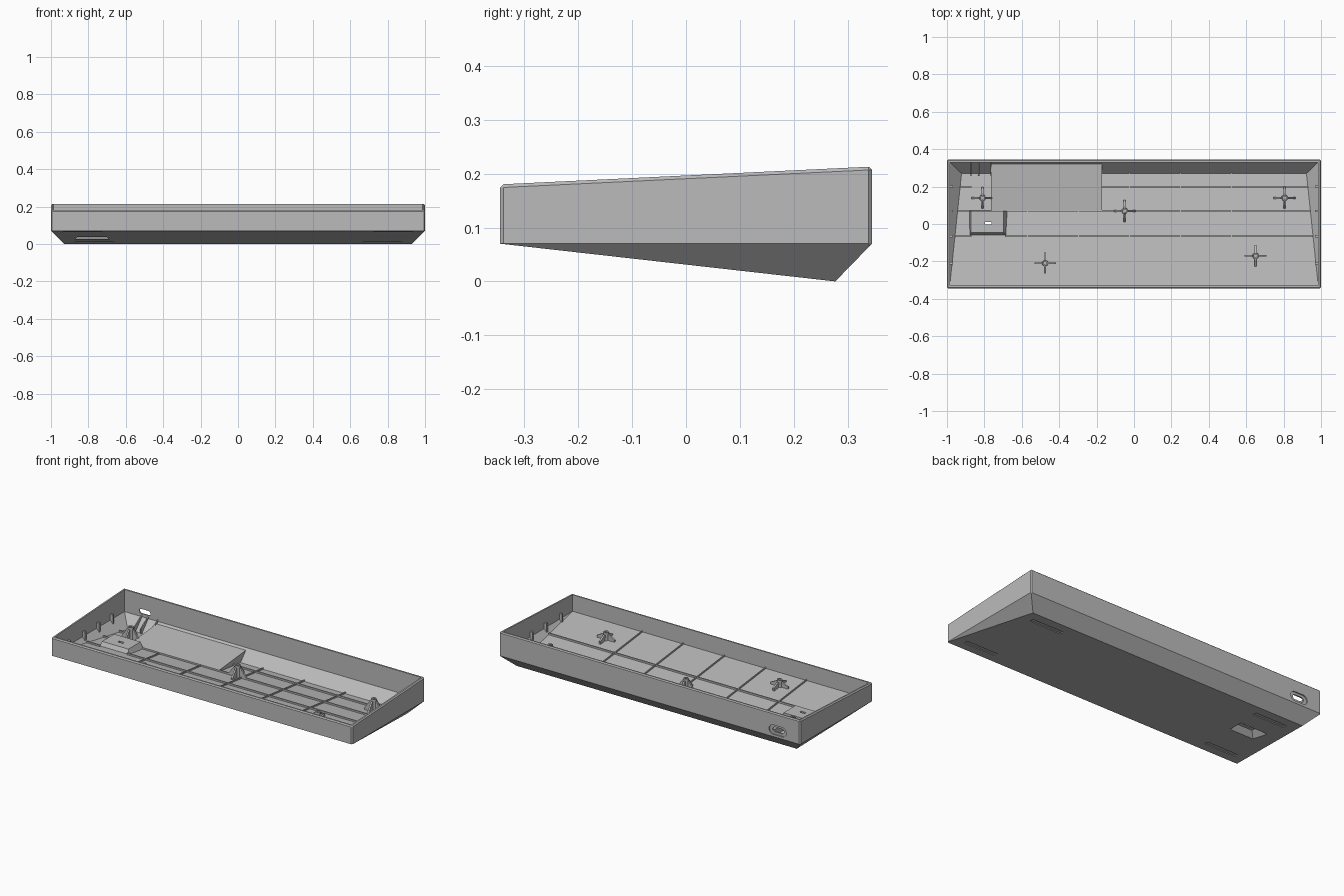
import bpy, bmesh, math
from mathutils import Vector

cube = bpy.data.objects.get("Cube")
if cube:
    bpy.data.objects.remove(cube, do_unlink=True)

grey = bpy.data.materials.new("plain_grey")
grey.use_nodes = True
grey.diffuse_color = (0.5, 0.5, 0.5, 1)
grey.node_tree.nodes["Principled BSDF"].inputs["Base Color"].default_value = (0.5, 0.5, 0.5, 1)


def hull(name, points, bevel=0, keep=None):
    """Convex solid around the points, with an optional bevel on chosen edges."""
    bm = bmesh.new()
    for p in points:
        bm.verts.new(p)
    bmesh.ops.convex_hull(bm, input=bm.verts[:])
    bmesh.ops.dissolve_limit(bm, angle_limit=0.005, verts=bm.verts[:], edges=bm.edges[:])
    if bevel:
        edges = [e for e in bm.edges if keep(e)]
        bmesh.ops.bevel(bm, geom=edges, offset=bevel, segments=1, affect='EDGES')
    bmesh.ops.recalc_face_normals(bm, faces=bm.faces[:])
    mesh = bpy.data.meshes.new(name)
    bm.to_mesh(mesh)
    bm.free()
    mesh.materials.append(grey)
    obj = bpy.data.objects.new(name, mesh)
    bpy.context.scene.collection.objects.link(obj)
    return obj


def combine(obj, other, operation='DIFFERENCE'):
    """Apply a boolean and drop the helper."""
    mod = obj.modifiers.new("cut", 'BOOLEAN')
    mod.object, mod.operation, mod.solver = other, operation, 'EXACT'
    bpy.context.view_layer.objects.active = obj
    bpy.ops.object.modifier_apply(modifier=mod.name)
    bpy.data.objects.remove(other, do_unlink=True)


def rect(x, y, w, d, z):
    return [(x + a * w / 2, y + b * d / 2, z) for a in (-1, 1) for b in (-1, 1)]


def ring(x, y, r, z, n=16):
    return [(x + r * math.cos(i * math.tau / n), y + r * math.sin(i * math.tau / n), z)
            for i in range(n)]


def stadium(x, z, w, h, y0, y1):
    pts = []
    for y in (y0, y1):
        for s in (-1, 1):
            for i in range(9):
                a = math.pi * (i / 8 - 0.5)
                pts.append((x + s * ((w - h) / 2 + h / 2 * math.cos(a)), y, z + h / 2 * math.sin(a)))
    return pts


def under(y):
    return 0.07 - 0.1125 * (y + 0.345)


def floor(y):
    return under(y) + 0.013


def side(y):
    return 0.985 - 0.105 * (y + 0.33)


# Wedge-shaped outer body, hollowed into a tray
outer = [(s * x, y, z) for s in (-1, 1) for x, y, z in (
    (1, -0.345, 0.07), (1, -0.345, 0.18), (1, 0.345, 0.213), (1, 0.345, 0.07), (0.93, 0.277, 0))]


def crisp_edge(e):
    a, b = (v.co for v in e.verts)
    upright = abs(a.x - b.x) < 0.001 and abs(a.y - b.y) < 0.001
    return upright or min(a.z, b.z) > 0.15


shell = hull("tray_shell", outer, 0.006, crisp_edge)
inner = [(s * x, y, z) for s in (-1, 1) for x, y, z in (
    (0.985, -0.33, 0.082), (0.985, -0.33, 0.3), (0.985, 0.33, 0.3),
    (0.985, 0.33, 0.08), (0.922, 0.27, floor(0.27)))]
combine(shell, hull("hollow", inner))

# Raised pocket, open from below with a slit through its roof
px = -0.78
combine(shell, hull("pocket_box", rect(px, 0.003, 0.2, 0.136, 0.04)
                    + rect(px - 0.004, 0.012, 0.175, 0.115, 0.075)), 'UNION')
combine(shell, hull("pocket_recess", rect(px, 0, 0.19, 0.12, 0.02)
                    + rect(px, 0.012, 0.1, 0.06, 0.066)))
combine(shell, hull("pocket_slit", rect(px, 0.005, 0.034, 0.014, 0.05)
                    + rect(px, 0.005, 0.034, 0.014, 0.1)))

# Shallow foot recesses in the underside
for s in (-1, 1):
    for x, y in ((0.77, 0.2), (0.83, -0.27)):
        pts = []
        for dy in (-0.014, 0.014):
            for dz in (-0.02, 0.005):
                pts += [(s * x + dx, y + dy, under(y + dy) + dz) for dx in (-0.105, 0.105)]
        combine(shell, hull("foot_recess", pts))

# Cable port in the back wall
combine(shell, hull("port_recess", stadium(-0.85, 0.112, 0.115, 0.056, 0.338, 0.4)))
combine(shell, hull("port_hole", stadium(-0.85, 0.112, 0.075, 0.028, 0.3, 0.4)))

# Ramp panel along the back of the floor
hull("ramp_panel", [(x, y, z) for x in (-0.765, -0.172) for y, z in (
    (0.07, 0.033), (0.07, 0.046), (0.333, 0.07), (0.28, 0.01))])

# Floor ribs, lengthwise then crosswise
for y in (0.2, 0.07, -0.065):
    for x0, x1 in ((-side(y), px - 0.09), (px + 0.09, side(y))):
        hull("long_rib", [(x, y + d, floor(y) + z) for x in (x0, x1)
                          for d in (-0.004, 0.004) for z in (-0.004, 0.01)])
for i in range(5):
    x = -0.57 + 0.273 * i
    hull("cross_rib", [(x + d, y, floor(y) + z) for d in (-0.003, 0.003)
                       for y in (-0.333, 0.275) for z in (-0.004, 0.008)])

# Screw posts with four triangular fins each
for x, y in ((-0.81, 0.14), (0.805, 0.14), (-0.05, 0.07), (-0.475, -0.21), (0.65, -0.17)):
    base, top = floor(y) - 0.004, 0.11
    post = hull("screw_post", ring(x, y, 0.017, base) + ring(x, y, 0.015, top))
    combine(post, hull("screw_hole", ring(x, y, 0.008, 0.07) + ring(x, y, 0.008, 0.2)))
    for k in range(4):
        out = Vector((math.cos(k * math.pi / 2), math.sin(k * math.pi / 2), 0))
        across = Vector((-out.y, out.x, 0)) * 0.005
        pts = []
        for r, z in ((0.012, base), (0.058, floor(y + 0.058 * out.y) - 0.004),
                     (0.058, floor(y) + 0.012), (0.02, top - 0.012), (0.012, top - 0.012)):
            pts += [Vector((x, y, z)) + out * r + across * s for s in (-1, 1)]
        hull("post_fin", pts)

# Pegs standing against the end walls
for s in (-1, 1):
    for y in (0.2, 0.07, -0.065, -0.21):
        hull("side_peg", [(s * x, y + d, z) for d in (-0.006, 0.006) for x, z in (
            (0.99, 0.07), (0.99, 0.115), (0.967, 0.115), (0.967, 0.06))])

# Guide fins below the cable port
for x in (-0.872, -0.83, -0.765):
    hull("port_guide", [(x + d, y, z) for d in (-0.003, 0.003) for y, z in (
        (0.26, 0.012), (0.26, 0.045), (0.333, 0.092), (0.333, 0.075), (0.275, 0.012))])
